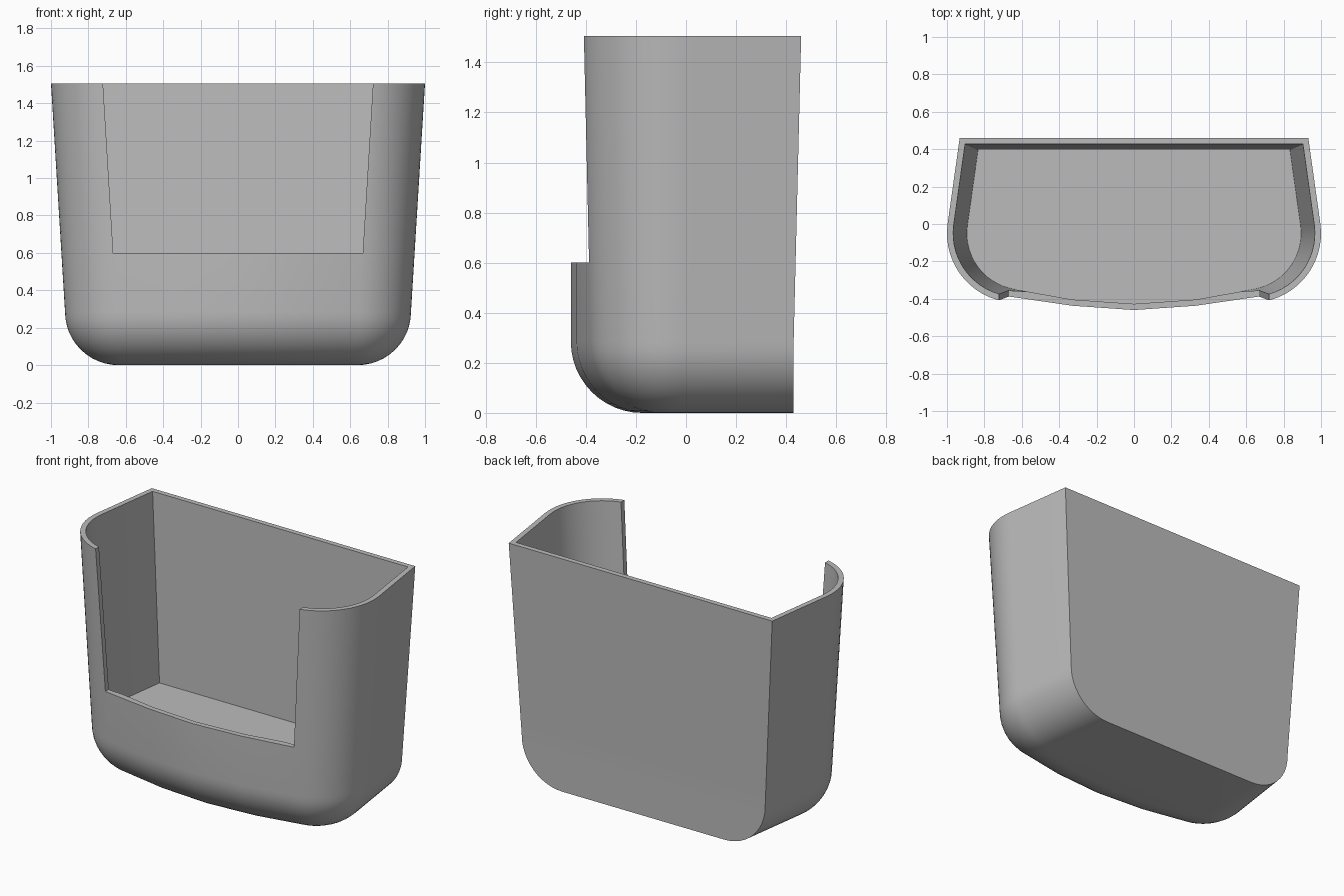
import bpy, bmesh
from math import radians, sin, cos, tan

if "Cube" in bpy.data.objects:
    bpy.data.objects.remove(bpy.data.objects["Cube"], do_unlink=True)

HEIGHT = 1.505
FILLET = 0.285
WALL = 0.033
FLOOR = 0.31
LIP = 0.6

grey = bpy.data.materials.new("plain grey")
grey.use_nodes = True
grey.diffuse_color = (0.5, 0.5, 0.5, 1)
grey.node_tree.nodes["Principled BSDF"].inputs["Base Color"].default_value = (0.5, 0.5, 0.5, 1)


def outline(z, inset, back_inset):
    """Horizontal section: flat back, tapered sides, round corners, bowed front."""
    t = max(0, (z - FILLET) / (HEIGHT - FILLET))
    cx, cy, r = 0.59 + 0.04 * t, -0.05, 0.335 + 0.035 * t - inset
    back = 0.43 + 0.03 * t - back_inset
    half = []
    for i in range(15):
        a = radians(8 - 88 * i / 14)
        half.append((cx + r * cos(a), cy + r * sin(a)))
    x0, y0 = half[0]
    half.insert(0, (x0 - (back - y0) * tan(radians(8)), back))
    half.append((0.33, -0.437 + inset))
    left = [(-x, y) for x, y in reversed(half)]
    return [(x, y, z) for x, y in half + [(0, -0.46 + inset)] + left]


def loft(name, rings):
    """Skin a stack of matching rings and cap both ends."""
    bm = bmesh.new()
    loops = [[bm.verts.new(p) for p in ring] for ring in rings]
    n = len(loops[0])
    for low, high in zip(loops, loops[1:]):
        for i in range(n):
            j = (i + 1) % n
            bm.faces.new((low[i], low[j], high[j], high[i]))
    bm.faces.new(loops[0])
    bm.faces.new(loops[-1])
    bmesh.ops.recalc_face_normals(bm, faces=bm.faces)
    mesh = bpy.data.meshes.new(name)
    bm.to_mesh(mesh)
    bm.free()
    mesh.materials.append(grey)
    obj = bpy.data.objects.new(name, mesh)
    bpy.context.collection.objects.link(obj)
    return obj


def cut(target, cutter):
    cutter.hide_render = True
    mod = target.modifiers.new("cut", "BOOLEAN")
    mod.operation = "DIFFERENCE"
    mod.solver = "EXACT"
    mod.object = cutter
    bpy.context.view_layer.objects.active = target
    bpy.ops.object.modifier_apply(modifier=mod.name)
    bpy.data.objects.remove(cutter, do_unlink=True)


# Outer body with a rounded lower edge on the sides and front
rings = []
for i in range(13):
    a = radians(90 * i / 12)
    rings.append(outline(FILLET * (1 - cos(a)), FILLET * (1 - sin(a)), 0))
rings += [outline(z, 0, 0) for z in (LIP, HEIGHT)]
holder = loft("open_front_holder", rings)

# Hollow interior with a flat floor
cavity = loft("cavity_cutter", [outline(z, WALL, WALL) for z in (FLOOR, HEIGHT + 0.1)])
cut(holder, cavity)

# Flared opening in the front wall
notch_rings = []
for z, w in ((LIP, 0.667), (HEIGHT + 0.2, 0.734)):
    notch_rings.append([(-w, -0.7, z), (w, -0.7, z), (w, -0.15, z), (-w, -0.15, z)])
cut(holder, loft("notch_cutter", notch_rings))

# Smooth curves, crisp rims
bpy.ops.object.select_all(action="DESELECT")
holder.select_set(True)
bpy.context.view_layer.objects.active = holder
bpy.ops.object.shade_smooth_by_angle(angle=radians(30))
